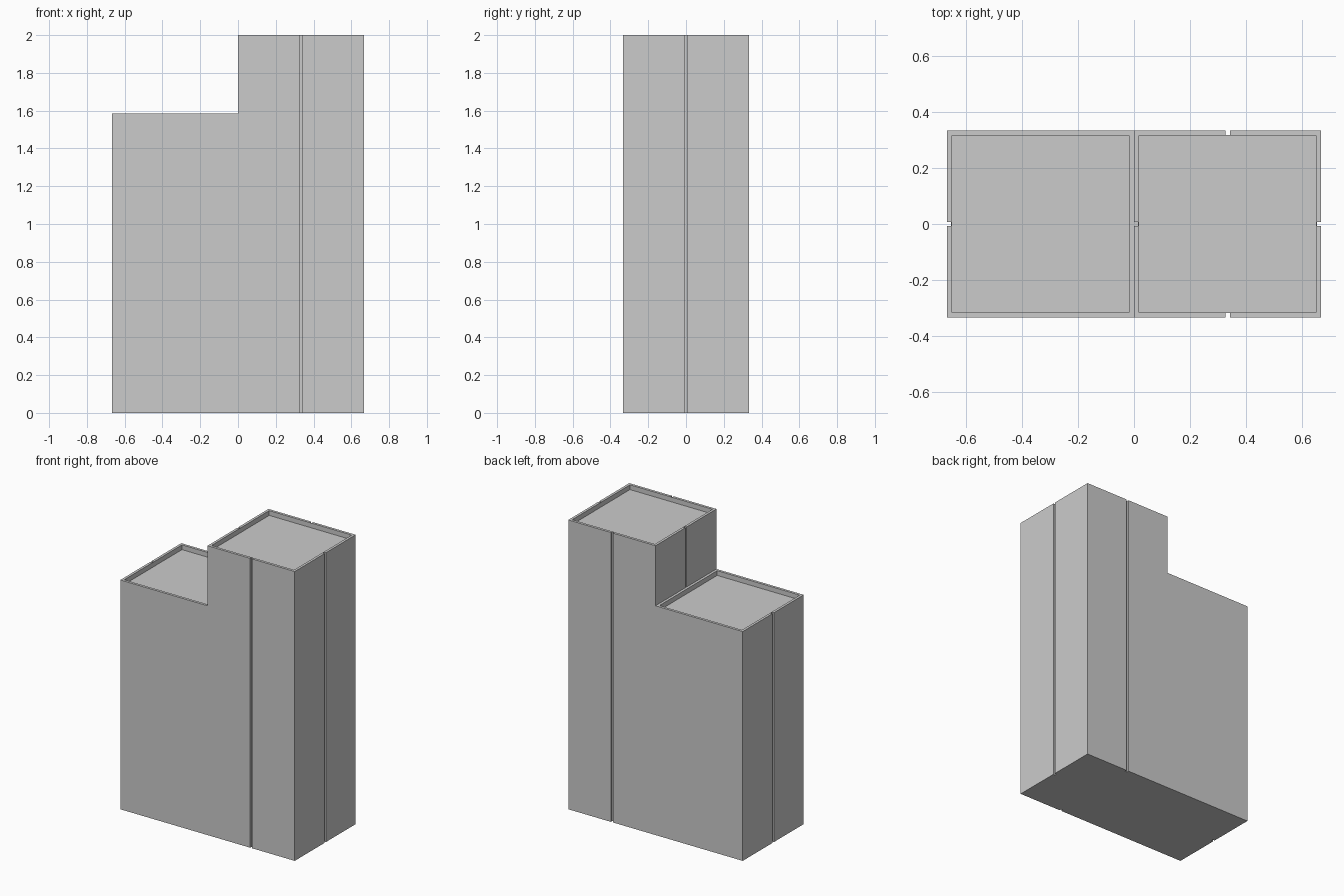
import bpy, bmesh

if "Cube" in bpy.data.objects:
    bpy.data.objects.remove(bpy.data.objects["Cube"])

W, D, H, LOW = 0.667, 0.333, 2.0, 1.585   # half width, half depth, tall and low roof heights
RIM, SINK = 0.018, 0.033                  # parapet thickness and roof recess depth
GW, GD = 0.008, 0.015                     # groove half width and depth


def new_object(name, bm):
    mesh = bpy.data.meshes.new(name)
    bmesh.ops.recalc_face_normals(bm, faces=bm.faces)
    bm.to_mesh(mesh)
    bm.free()
    obj = bpy.data.objects.new(name, mesh)
    bpy.context.collection.objects.link(obj)
    return obj


def box(name, x0, x1, y0, y1, z0, z1):
    bm = bmesh.new()
    bmesh.ops.create_cube(bm, size=1)
    for v in bm.verts:
        v.co.x = x1 if v.co.x > 0 else x0
        v.co.y = y1 if v.co.y > 0 else y0
        v.co.z = z1 if v.co.z > 0 else z0
    return new_object(name, bm)


# Stepped building body: front profile extruded to the back
bm = bmesh.new()
profile = [(-W, 0), (W, 0), (W, H), (0, H), (0, LOW), (-W, LOW)]
face = bm.faces.new([bm.verts.new((x, -D, z)) for x, z in profile])
back = bmesh.ops.extrude_face_region(bm, geom=[face])
verts = [g for g in back["geom"] if isinstance(g, bmesh.types.BMVert)]
bmesh.ops.translate(bm, verts=verts, vec=(0, 2 * D, 0))
body = new_object("stepped_tower", bm)

# Roof recesses that leave thin parapets
cutters = [
    box("low_roof_recess", -W + RIM, -RIM, -D + RIM, D - RIM, LOW - SINK, LOW + 0.1),
    box("high_roof_recess", RIM, W - RIM, -D + RIM, D - RIM, H - SINK, H + 0.1),
]

# Vertical grooves on the front and back of the tall half
for side in (-1, 1):
    y0, y1 = sorted((side * (D - GD), side * (D + 0.1)))
    cutters.append(box("face_groove", W / 2 - GW, W / 2 + GW, y0, y1, -0.1, H + 0.1))

# Vertical grooves on both ends and on the step wall
cutters += [
    box("right_groove", W - GD, W + 0.1, -GW, GW, -0.1, H + 0.1),
    box("left_groove", -W - 0.1, -W + GD, -GW, GW, -0.1, LOW + 0.1),
    box("step_groove", -0.01, GD, -GW, GW, LOW, H + 0.1),
]

# Cut everything, then bake the result and drop the cutters
for cutter in cutters:
    cutter.hide_render = True
    mod = body.modifiers.new(cutter.name, "BOOLEAN")
    mod.operation = "DIFFERENCE"
    mod.solver = "EXACT"
    mod.object = cutter
bpy.context.view_layer.objects.active = body
for mod in list(body.modifiers):
    bpy.ops.object.modifier_apply(modifier=mod.name)
for cutter in cutters:
    bpy.data.objects.remove(cutter)
